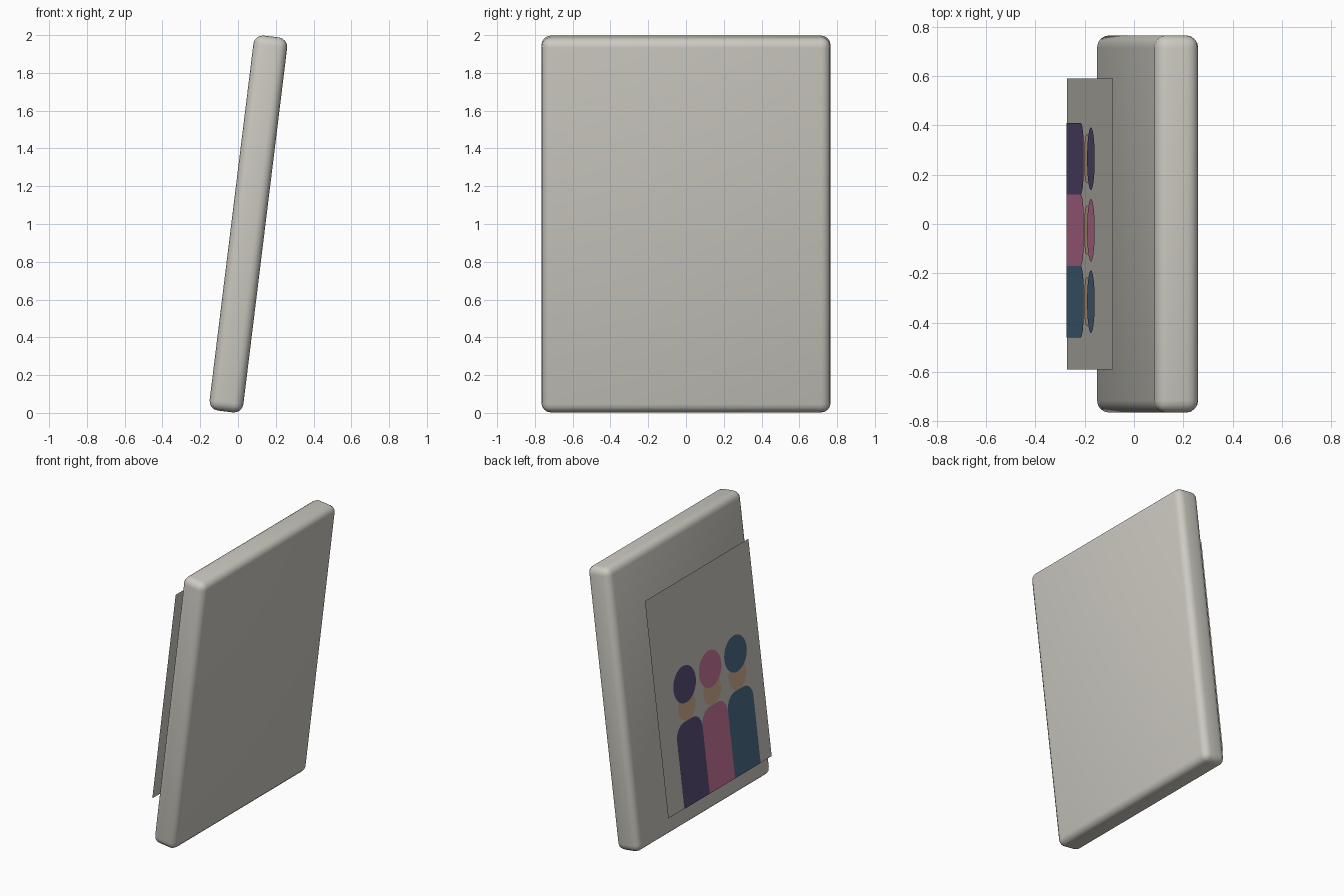
import bpy, bmesh, math

if "Cube" in bpy.data.objects:
    bpy.data.objects.remove(bpy.data.objects["Cube"])

TILT = math.radians(7)


def material(name, rgb):
    m = bpy.data.materials.new(name)
    m.diffuse_color = (*rgb, 1)
    m.use_nodes = True
    m.node_tree.nodes["Principled BSDF"].inputs["Base Color"].default_value = m.diffuse_color
    return m


GREY = material("warm_grey", (0.60, 0.585, 0.53))
SKIN = material("skin_tan", (0.66, 0.44, 0.30))
PURPLE = material("dark_purple", (0.11, 0.078, 0.20))
PINK = material("rose_pink", (0.60, 0.19, 0.34))
BLUE = material("slate_blue", (0.073, 0.16, 0.25))


def flat_shape(name, outline, lift, mat):
    """Flat face on the leaning sheet; outline is (y, height above sheet bottom)."""
    bm = bmesh.new()
    verts = [bm.verts.new((-lift, y, v - SHEET_H / 2)) for y, v in outline]
    face = bm.faces.new(verts)
    face.normal_update()
    if face.normal.x > 0:
        face.normal_flip()
    me = bpy.data.meshes.new(name)
    bm.to_mesh(me)
    bm.free()
    me.materials.append(mat)
    ob = bpy.data.objects.new(name, me)
    bpy.context.collection.objects.link(ob)
    ob.location = (-0.178, 0, 1.0)
    ob.rotation_euler = (0, TILT, 0)
    return ob


def arc(cy, cv, r, start, end, n):
    return [(cy + r * math.cos(math.radians(start + (end - start) * i / n)),
             cv + r * math.sin(math.radians(start + (end - start) * i / n)))
            for i in range(n + 1)]


def disc(cy, cv, r):
    return arc(cy, cv, r, 0, 360, 40)[:-1]


# Leaning slab with rounded edges
bpy.ops.mesh.primitive_cube_add(size=1, location=(0.055, 0, 1.0))
slab = bpy.context.object
slab.name = "slab"
slab.scale = (0.18, 1.53, 2.0)
bpy.ops.object.transform_apply(location=False, rotation=False, scale=True)
slab.rotation_euler = (0, TILT, 0)
slab.data.materials.append(GREY)
bev = slab.modifiers.new("round_edges", "BEVEL")
bev.width = 0.05
bev.segments = 4
bpy.ops.object.modifier_apply(modifier=bev.name)
bpy.ops.object.shade_smooth_by_angle(angle=math.radians(35))

# Thin sheet floating in front of the slab
SHEET_W, SHEET_H = 1.18, 1.53
w = SHEET_W / 2
flat_shape("picture_sheet", [(-w, 0), (w, 0), (w, SHEET_H), (-w, SHEET_H)], 0, GREY)

# Three painted figures: body, face and round hat
HALF, TOP, R = 0.145, 0.575, 0.1
for tag, cy, mat in (("left", 0.265, PURPLE), ("middle", -0.025, PINK), ("right", -0.315, BLUE)):
    body = [(cy - HALF, 0), (cy + HALF, 0)]
    body += arc(cy + HALF - R, TOP - R, R, 0, 90, 10)
    body += arc(cy - HALF + R, TOP - R, R, 90, 180, 10)
    flat_shape("face_" + tag, disc(cy, 0.675, 0.1), 0.002, SKIN)
    flat_shape("body_" + tag, body, 0.003, mat)
    flat_shape("hat_" + tag, disc(cy, 0.825, 0.127), 0.004, mat)
